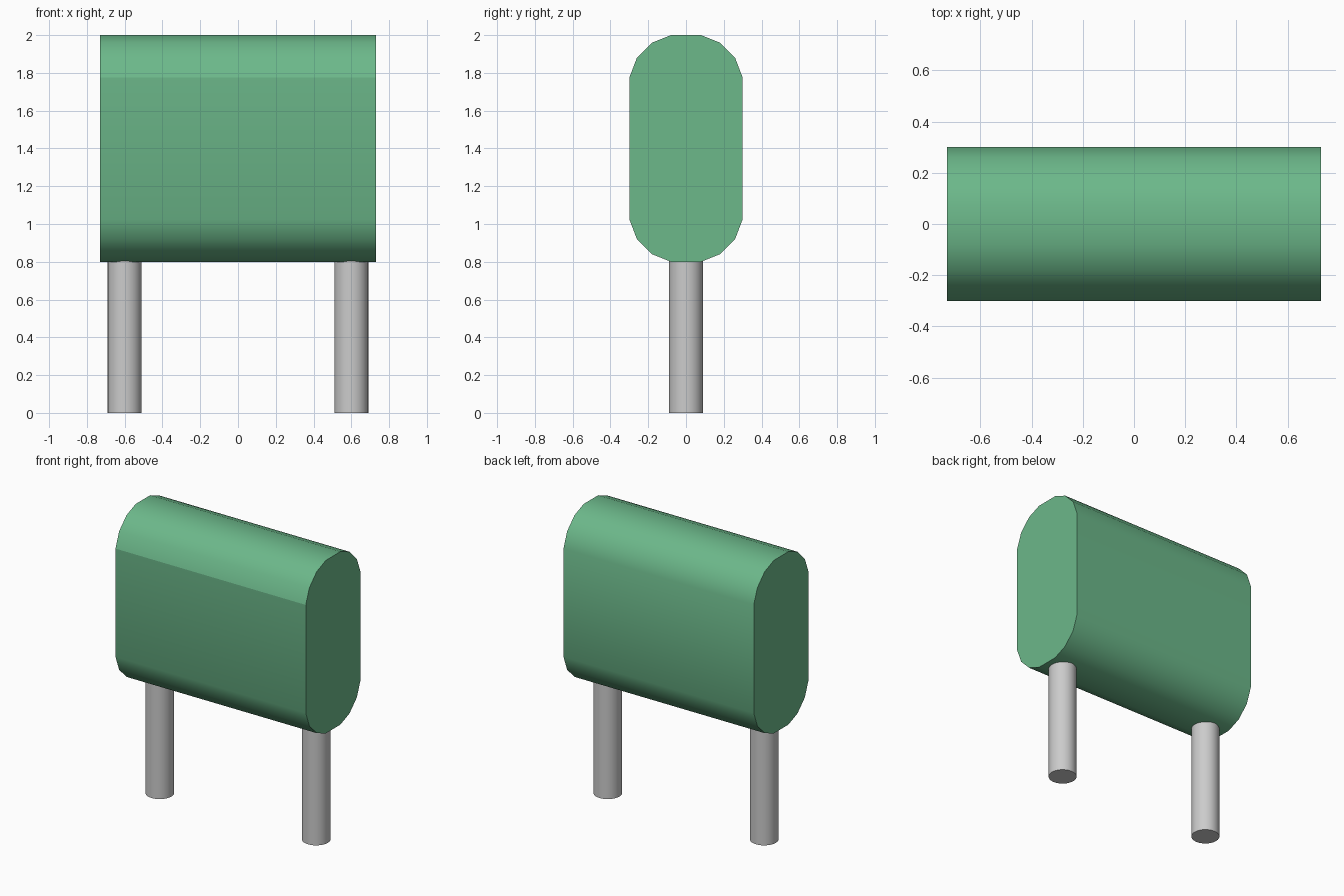
import bpy, bmesh
from math import radians

cube = bpy.data.objects.get("Cube")
if cube:
    bpy.data.objects.remove(cube, do_unlink=True)


def make_material(name, rgb):
    mat = bpy.data.materials.new(name)
    mat.use_nodes = True
    mat.diffuse_color = (*rgb, 1)
    mat.node_tree.nodes["Principled BSDF"].inputs["Base Color"].default_value = (*rgb, 1)
    return mat


def smooth(obj):
    bpy.ops.object.select_all(action="DESELECT")
    obj.select_set(True)
    bpy.context.view_layer.objects.active = obj
    bpy.ops.object.shade_smooth_by_angle(angle=radians(30))


green = make_material("green", (0.15, 0.48, 0.255))
grey = make_material("light_grey", (0.6, 0.6, 0.6))

# Body: rounded oblong profile in y and z, extruded along x
HALF_LENGTH, MID_Z = 0.73, 1.4
quarter = [(0.30, 0.375), (0.26, 0.48), (0.18, 0.56), (0.08, 0.60)]
upper = quarter + [(-y, z) for y, z in reversed(quarter)]
profile = upper + [(-y, -z) for y, z in upper]

bm = bmesh.new()
end = bm.faces.new([bm.verts.new((-HALF_LENGTH, y, MID_Z + z)) for y, z in profile])
result = bmesh.ops.extrude_face_region(bm, geom=[end], use_keep_orig=True)
moved = [g for g in result["geom"] if isinstance(g, bmesh.types.BMVert)]
bmesh.ops.translate(bm, verts=moved, vec=(2 * HALF_LENGTH, 0, 0))
bmesh.ops.recalc_face_normals(bm, faces=bm.faces)
mesh = bpy.data.meshes.new("body")
bm.to_mesh(mesh)
bm.free()
mesh.materials.append(green)
body = bpy.data.objects.new("body", mesh)
bpy.context.collection.objects.link(body)
smooth(body)

# Crease along the upper front edge of the body
for edge in mesh.edges:
    a, b = (mesh.vertices[i].co for i in edge.vertices)
    if abs(a.x - b.x) > 1 and a.y < -0.29 and a.z > MID_Z:
        edge.use_edge_sharp = True

# Legs
LEG_HEIGHT = 0.81
for name, x in (("left_leg", 0.6), ("right_leg", -0.6)):
    bpy.ops.mesh.primitive_cylinder_add(vertices=32, radius=0.09, depth=LEG_HEIGHT,
                                        location=(x, 0, LEG_HEIGHT / 2))
    leg = bpy.context.object
    leg.name = name
    leg.data.materials.append(grey)
    smooth(leg)
